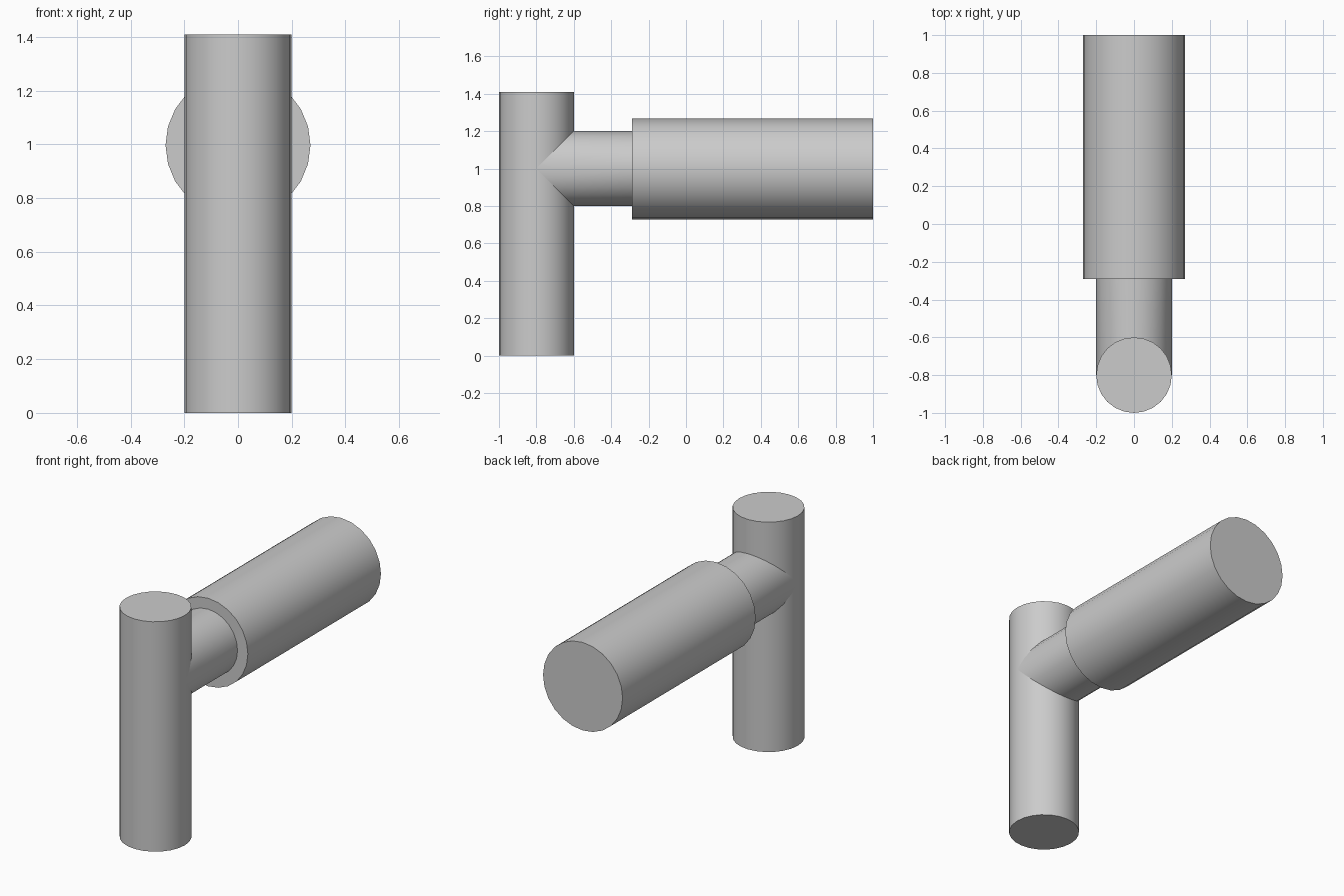
import bpy, bmesh
from math import cos, sin, pi, radians

cube = bpy.data.objects.get("Cube")
if cube:
    bpy.data.objects.remove(cube, do_unlink=True)

SIDES = 24
POST_Y, AXIS_Z, PIPE_R = -0.8, 1.0, 0.2

grey = bpy.data.materials.new("plain grey")
grey.use_nodes = True
grey.diffuse_color = (0.6, 0.6, 0.6, 1)
grey.node_tree.nodes["Principled BSDF"].inputs["Base Color"].default_value = (0.6, 0.6, 0.6, 1)


def tube(name, start, end, cap_start=True, cap_end=True):
    """Join two rings of points; start and end map an angle to a point."""
    bm = bmesh.new()
    angles = [2 * pi * i / SIDES for i in range(SIDES)]
    a = [bm.verts.new(start(t)) for t in angles]
    b = [bm.verts.new(end(t)) for t in angles]
    for i in range(SIDES):
        j = (i + 1) % SIDES
        bm.faces.new((a[i], a[j], b[j], b[i]))
    if cap_start:
        bm.faces.new(a[::-1])
    if cap_end:
        bm.faces.new(b)
    bmesh.ops.recalc_face_normals(bm, faces=bm.faces)
    mesh = bpy.data.meshes.new(name)
    bm.to_mesh(mesh)
    bm.free()
    mesh.materials.append(grey)
    obj = bpy.data.objects.new(name, mesh)
    bpy.context.collection.objects.link(obj)
    bpy.ops.object.select_all(action='DESELECT')
    obj.select_set(True)
    bpy.context.view_layer.objects.active = obj
    bpy.ops.object.shade_smooth_by_angle(angle=radians(40))
    return obj


def upright(z):
    return lambda t: (PIPE_R * cos(t), POST_Y + PIPE_R * sin(t), z)


def level(r, y, z=AXIS_Z):
    return lambda t: (r * cos(t), y, z + r * sin(t))


def mitred(t):
    # saddle cut where the branch meets the post
    return (PIPE_R * cos(t), POST_Y + PIPE_R * abs(sin(t)), AXIS_Z + PIPE_R * sin(t))


# Upright post
tube("post", upright(0), upright(1.41))
# Thin branch leaving the post
tube("branch_neck", mitred, level(PIPE_R, -0.29), cap_start=False, cap_end=False)
# Thick sleeve on the branch
tube("sleeve", level(0.27, -0.29, 0.997), level(0.27, 1.0, 0.997))
